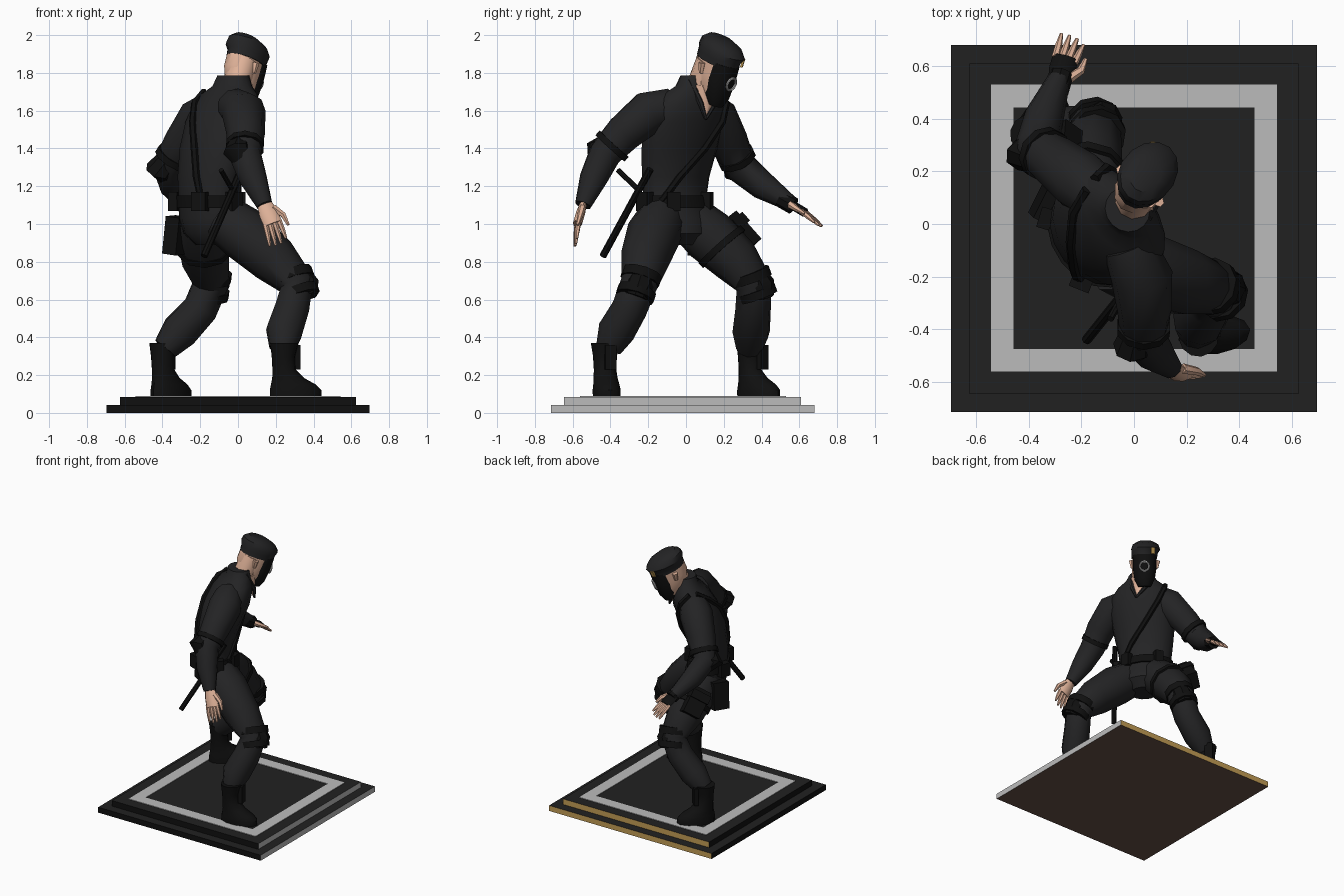
import bpy, bmesh, math
from mathutils import Vector as V, Matrix as M

if "Cube" in bpy.data.objects:
    bpy.data.objects.remove(bpy.data.objects["Cube"])

def mat(name, r, g, b):
    m = bpy.data.materials.new(name)
    m.diffuse_color = (r, g, b, 1)
    m.use_nodes = True
    m.node_tree.nodes["Principled BSDF"].inputs["Base Color"].default_value = m.diffuse_color
    return m

CLOTH = mat("cloth", .017, .017, .018)
BLACK = mat("black", .005, .005, .005)
SKIN = mat("skin", .75, .45, .32)
GOLD = mat("gold", .55, .34, .09)
SILVER = mat("silver", .5, .5, .5)
DARK = mat("plinth_dark", .015, .015, .015)
BROWN = mat("underside_brown", .13, .08, .06)

def finish(name, bm, mats, angle=40):
    bmesh.ops.recalc_face_normals(bm, faces=bm.faces[:])
    me = bpy.data.meshes.new(name)
    bm.to_mesh(me)
    bm.free()
    ob = bpy.data.objects.new(name, me)
    bpy.context.collection.objects.link(ob)
    for m in (mats if isinstance(mats, list) else [mats]):
        me.materials.append(m)
    bpy.ops.object.select_all(action='DESELECT')
    ob.select_set(True)
    bpy.context.view_layer.objects.active = ob
    bpy.ops.object.shade_smooth_by_angle(angle=math.radians(angle))
    return ob

def skin_rings(name, rings, m):
    bm = bmesh.new()
    vs = [[bm.verts.new(p) for p in r] for r in rings]
    n = len(rings[0])
    for a, b in zip(vs, vs[1:]):
        for i in range(n):
            bm.faces.new((a[i], a[(i + 1) % n], b[(i + 1) % n], b[i]))
    bm.faces.new(vs[0])
    bm.faces.new(vs[-1])
    return finish(name, bm, m)

def ell(s, ang, off=0):
    x, y, z, a, b, yaw = s
    t, w = math.radians(ang), math.radians(yaw)
    p, q = (a + off) * math.cos(t), (b + off) * math.sin(t)
    return V((x + p * math.cos(w) - q * math.sin(w), y + p * math.sin(w) + q * math.cos(w), z))

def loft(name, secs, m, n=14, frame=M(), off=0):
    return skin_rings(name, [[frame @ ell(s, 360 * i / n, off) for i in range(n)] for s in secs], m)

def tube(name, pts, radii, m, side=None, flat=1, n=8):
    pts = [V(p) for p in pts]
    u, rings = (V(side) if side else None), []
    for i, p in enumerate(pts):
        t = (pts[min(i + 1, len(pts) - 1)] - pts[max(i - 1, 0)]).normalized()
        u = t.orthogonal() if u is None else u
        u = (u - t * u.dot(t)).normalized()
        w = t.cross(u)
        r = radii[i] if isinstance(radii, (list, tuple)) else radii
        rings.append([p + u * r * math.cos(k * math.tau / n) + w * r * flat * math.sin(k * math.tau / n)
                      for k in range(n)])
    return skin_rings(name, rings, m)

def box(name, c, size, m, zaxis=(0, 0, 1), xaxis=(1, 0, 0)):
    z = V(zaxis).normalized()
    x = V(xaxis)
    x = (x - z * x.dot(z)).normalized()
    R = M((x, z.cross(x), z)).transposed().to_4x4()
    bm = bmesh.new()
    bmesh.ops.create_cube(bm, size=1, matrix=M.Translation(c) @ R @ M.Diagonal((*size, 1)))
    return finish(name, bm, m, 30)

# plinth: two slabs, silver on +x, gold on +y
for name, hx, z0, z1, y0, y1 in (("plinth_lower", .695, 0, .042, -.715, .68),
                                 ("plinth_upper", .625, .042, .085, -.645, .61)):
    ob = box(name, (0, (y0 + y1) / 2, (z0 + z1) / 2), (2 * hx, y1 - y0, z1 - z0),
             [DARK, BLACK, SILVER, GOLD, BROWN])
    for f in ob.data.polygons:
        x, y, z = f.normal
        f.material_index = 0 if z > .5 else 4 if z < -.5 else 2 if x > .5 else 3 if y > .5 else 1
for i, s in enumerate((-1, 1)):
    box(f"border_x_{i}", (s * .5, -.016, .086), (.086, 1.09, .006), SILVER)
    box(f"border_y_{i}", (0, -.016 + s * .502, .086), (.914, .086, .006), SILVER)

# torso
TORSO = [(-.13, -.04, .89, .09, .1, 38), (-.13, -.04, .95, .15, .17, 38), (-.14, -.045, 1.03, .15, .2, 38),
         (-.16, -.06, 1.12, .13, .185, 38), (-.155, -.055, 1.25, .14, .2, 38), (-.125, -.035, 1.4, .155, .225, 38),
         (-.085, -.005, 1.54, .16, .24, 38), (-.06, .02, 1.63, .14, .225, 40), (-.045, .035, 1.69, .115, .18, 42),
         (-.03, .05, 1.73, .09, .12, 44), (-.025, .055, 1.785, .082, .088, 45)]
loft("jacket", TORSO, CLOTH, 16)

def sec(z):
    for a, b in zip(TORSO, TORSO[1:]):
        if a[2] <= z <= b[2]:
            k = (z - a[2]) / (b[2] - a[2])
            return tuple(p + (q - p) * k for p, q in zip(a, b))

loft("belt", [sec(z) for z in (1.085, 1.15)], BLACK, 16, off=.014)
strap = [(1.7, 85), (1.64, 52), (1.54, 36), (1.4, 12), (1.25, -22), (1.13, -50), (1.1, -100),
         (1.11, -150), (1.25, -160), (1.4, -172), (1.54, -190), (1.64, -215), (1.7, -250)]
tube("shoulder_strap", [ell(sec(z), a, .006) for z, a in strap], .02, BLACK, n=6)
for i, (ang, w) in enumerate(((-85, .08), (-32, .07), (35, .06), (-150, .08), (125, .08))):
    p = ell(sec(1.12), ang, .025)
    box(f"belt_pouch_{i}", p, (.05, w, .1), BLACK, xaxis=p - ell(sec(1.12), ang, -.05))

# baton with side handle
tube("baton", [(-.18, -.44, .83), (.02, -.19, 1.29)], .019, BLACK)
tube("baton_handle", [(-.09, -.36, 1.285), (-.03, -.25, 1.18)], .014, BLACK)

# arms
ARMS = {"right": [(-.02, -.08, 1.62), (.03, -.2, 1.59), (.04, -.33, 1.48), (.035, -.43, 1.37),
                  (.08, -.49, 1.24), (.14, -.545, 1.1)],
        "left": [(-.12, .09, 1.62), (-.2, .16, 1.56), (-.29, .23, 1.43), (-.37, .29, 1.3),
                 (-.34, .41, 1.2), (-.285, .55, 1.11)]}
for s, p in ARMS.items():
    tube(s + "_sleeve", p, [.1, .118, .103, .088, .075, .044], CLOTH, n=10)
    a, b, c = (V(q) for q in p[2:5])
    tube(s + "_elbow_band", [a.lerp(b, .5), a.lerp(b, .72)], .104, BLACK, n=10)
    out = (b - (a + c) / 2).normalized()
    tube(s + "_elbow_pad", [b + out * .03 + (a - b) * .45, b + out * .05, b + out * .03 + (c - b) * .35],
         [.06, .078, .05], BLACK, n=8)

# hands: palm, four fingers, thumb
def hand(s, wrist, knuckle, tip, side, thumb, glove):
    w, k, t, u = V(wrist), V(knuckle), V(tip), V(side).normalized()
    tube(s + "_palm", [w, w.lerp(k, .5), k], [.036, .05, .05], glove, side, .48)
    for i in range(4):
        o = u * (i - 1.5) * .025
        e = t + o * 1.25 - (t - k) * (.04, 0, .03, .2)[i]
        tube(f"{s}_finger_{i}", [k + o - (k - w) * .1, k.lerp(e, .5) + o * .5, e], [.015, .013, .007], SKIN, n=6)
    a = w.lerp(k, .35) + u * thumb * .035
    tube(s + "_thumb", [a, a + u * thumb * .035 + (k - w) * .4, a + u * thumb * .04 + (k - w) * .85],
         [.02, .016, .008], SKIN, n=6)

hand("right", (.135, -.54, 1.12), (.185, -.575, 1.0), (.215, -.585, .89), (.95, .1, .25), 1, SKIN)
hand("left", (-.29, .53, 1.12), (-.26, .63, 1.06), (-.23, .71, .99), (.9, -.3, .1), 1, BLACK)
tube("left_glove_cuff", [(-.295, .5, 1.135), (-.275, .57, 1.095)], .046, BLACK)

# legs, knee pads and boots
LEGS = {"right": ([(-.08, -.13, 1.03), (.03, -.17, .95), (.19, -.22, .81), (.31, -.25, .68),
                   (.285, -.3, .55), (.245, -.37, .43), (.235, -.41, .34)], (.305, -.42), 8),
        "left": ([(-.18, .03, 1.02), (-.18, .12, .94), (-.17, .26, .81), (-.145, .36, .68),
                  (-.2, .355, .55), (-.31, .345, .43), (-.385, .335, .34)], (-.355, .385), 48)}
for s, (p, c, yaw) in LEGS.items():
    tube(s + "_trouser", p, [.13, .145, .13, .098, .095, .1, .07], CLOTH, n=10)
    h, k, q = V(p[2]), V(p[3]), V(p[4])
    d = (h - q).normalized()
    out = (k - (h + q) / 2).normalized()
    tube(s + "_knee_band_upper", [k + d * .02, k + d * .07], .108, BLACK, n=10)
    tube(s + "_knee_band_lower", [k - d * .075, k - d * .03], .105, BLACK, n=10)
    tube(s + "_knee_pad", [k + out * .035 + d * .06, k + out * .045, k + out * .03 - d * .07],
         [.06, .075, .06], BLACK, n=8)
    f = V((math.cos(math.radians(yaw)), math.sin(math.radians(yaw)), 0))
    secs = [(.0, .085, .138, .074), (0, .12, .138, .075), (-.012, .15, .12, .07), (-.04, .185, .085, .064),
            (-.062, .23, .062, .06), (-.065, .3, .063, .064), (-.06, .37, .076, .076)]
    loft(s + "_boot", [(c[0] + f.x * o, c[1] + f.y * o, z, a, b, yaw) for o, z, a, b in secs], BLACK, 12)
    g = f.cross(V((0, 0, 1)))
    box(s + "_boot_buckle", V((*c, .295)) + f * .01 - g * .02, (.03, .06, .13), BLACK, xaxis=f)

# thigh pouch with strap
d = V((.02, .24, -.27)).normalized()
box("thigh_pouch", (-.275, .275, .945), (.09, .13, .2), BLACK, d, (-.7, .5, .4))
box("thigh_pouch_flap", (-.29, .255, .985), (.1, .14, .06), BLACK, d, (-.7, .5, .4))
box("hip_holster", (-.33, .07, .94), (.08, .12, .2), BLACK, (.1, -.1, 1), (-1, .5, 0))
tube("thigh_strap", [V((-.175, .19, .88)) - d * .018, V((-.175, .19, .88)) + d * .018], .15, BLACK, n=10)

# neck, collar opening
tube("neck", [(-.02, .06, 1.66), (.0, .09, 1.76), (.03, .13, 1.86)], [.072, .076, .078], SKIN, n=10)
tube("collar_opening", [(.06, .1, 1.565), (.04, .11, 1.64), (.025, .105, 1.73)], [.006, .045, .07], SKIN,
     (-.65, .75, 0), .6)
for i, s in enumerate((-1, 1)):
    e = V((-.66, .75, 0)) * s
    tube(f"collar_flap_{i}", [V((.067, .105, 1.555)), V((.05, .115, 1.64)) + e * .05, V((-.0, .08, 1.765)) + e * .08],
         [.008, .016, .014], CLOTH, n=6)

# head frame: looks along local x, tilted down
H = M.Translation((.04, .165, 1.865)) @ M.Rotation(math.radians(50), 4, 'Z') @ M.Rotation(math.radians(22), 4, 'Y')
loft("head", [(.06, 0, -.215, .035, .035, 0), (.045, 0, -.19, .07, .058, 0), (.015, 0, -.14, .105, .078, 0),
              (0, 0, -.07, .122, .088, 0), (0, 0, .03, .122, .088, 0)], SKIN, 12, H)
loft("mask", [(.07, 0, -.222, .045, .045, 0), (.065, 0, -.17, .068, .072, 0), (.06, 0, -.08, .077, .084, 0),
              (.06, 0, .01, .074, .083, 0)], BLACK, 12, H)
loft("beret", [(.005, 0, -.005, .128, .094, 0), (.005, 0, .03, .13, .096, 0), (.005, .008, .06, .142, .106, 0),
               (-.01, .008, .095, .122, .095, 0), (-.03, .008, .122, .07, .055, 0)], CLOTH, 14, H)
for s in (-1, 1):
    tube(f"ear_{s}", [H @ V((-.01, s * .088, -.075)), H @ V((-.02, s * .094, -.02))], [.012, .02], SKIN, n=6)
ring = [V((.138, .034 * math.cos(a), -.08 + .034 * math.sin(a))) for a in [i * math.tau / 16 for i in range(17)]]
tube("mask_ring", [H @ p for p in ring], .007, SILVER, n=6)
box("beret_badge", H @ V((.12, .062, .035)), (.012, .03, .045), GOLD,
    H.to_3x3() @ V((0, 0, 1)), H.to_3x3() @ V((.85, .55, 0)))
